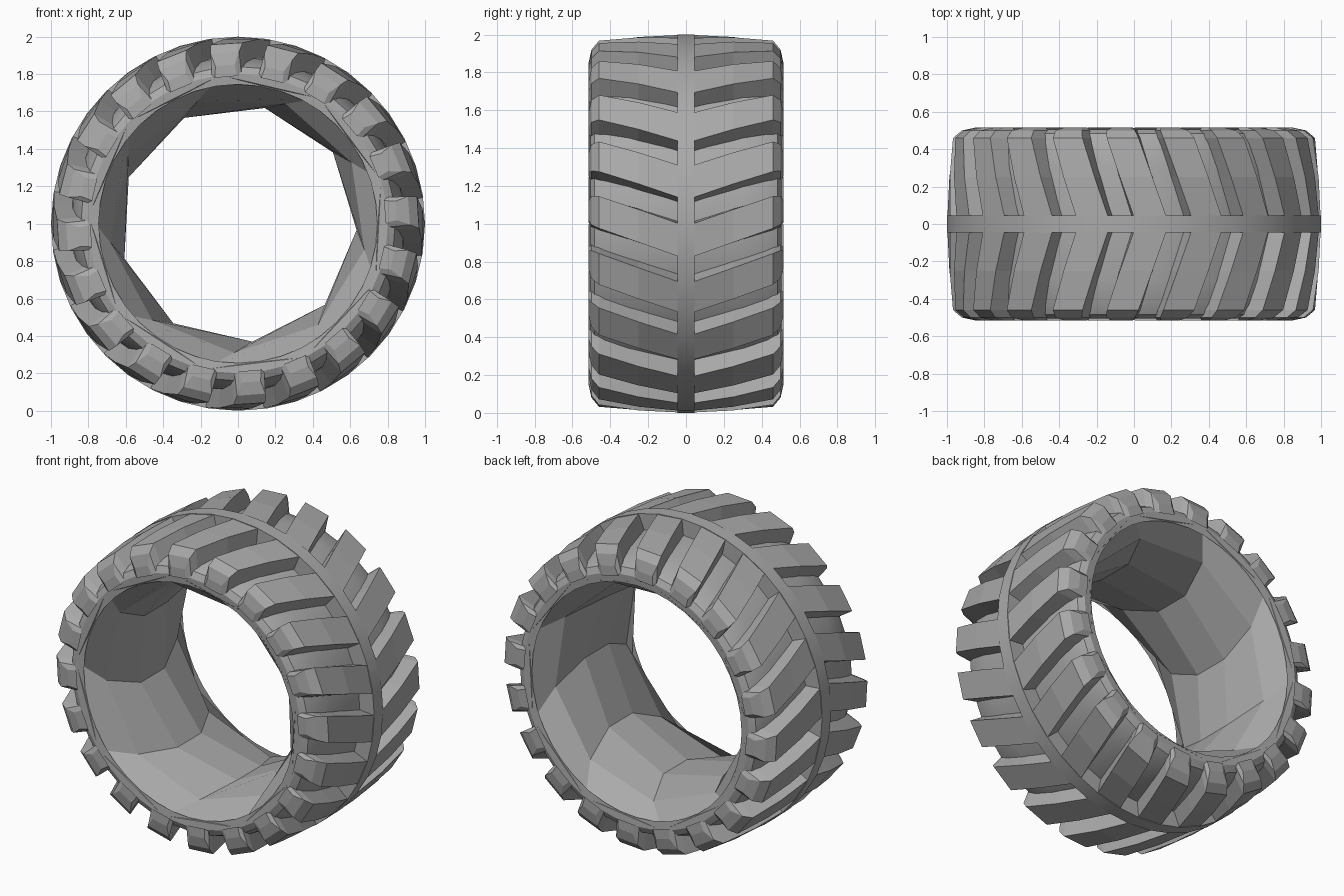
import bpy, bmesh, math

if "Cube" in bpy.data.objects:
    bpy.data.objects.remove(bpy.data.objects["Cube"])

rubber = bpy.data.materials.new("grey_rubber")
rubber.use_nodes = True
colour = (0.4, 0.4, 0.4, 1)
rubber.diffuse_color = colour
bsdf = rubber.node_tree.nodes["Principled BSDF"]
bsdf.inputs["Base Color"].default_value = colour
bsdf.inputs["Roughness"].default_value = 0.8

LUGS = 20


def polar(bm, r, a, y):
    """Vertex at radius r and angle a (anticlockwise from the top, seen from the front)."""
    return bm.verts.new((-r * math.sin(a), y, 1 + r * math.cos(a)))


def finish(bm, name, smooth=None):
    bmesh.ops.recalc_face_normals(bm, faces=bm.faces)
    mesh = bpy.data.meshes.new(name)
    bm.to_mesh(mesh)
    bm.free()
    mesh.materials.append(rubber)
    obj = bpy.data.objects.new(name, mesh)
    bpy.context.collection.objects.link(obj)
    if smooth:
        bpy.ops.object.select_all(action="DESELECT")
        obj.select_set(True)
        bpy.context.view_layer.objects.active = obj
        bpy.ops.object.shade_smooth_by_angle(angle=math.radians(smooth))
    return obj


def lathe(bm, profile, sides, closed=False, phase=0.0):
    """Spin (radius, y, twist) points about the axle."""
    rings = [[polar(bm, r, phase + tw + math.tau * i / sides, y) for i in range(sides)]
             for r, y, tw in profile]
    pairs = list(zip(rings, rings[1:]))
    if closed:
        pairs.append((rings[-1], rings[0]))
    for a, b in pairs:
        for i in range(sides):
            j = (i + 1) % sides
            bm.faces.new((a[i], a[j], b[j], b[i]))


# Carcass: tread floor, shoulders and sidewalls
half = [(0.90, 0), (0.89, 0.30), (0.865, 0.43), (0.84, 0.485), (0.80, 0.505), (0.745, 0.5)]
profile = [(r, -y, 0) for r, y in reversed(half)] + [(r, y, 0) for r, y in half[1:]]
bm = bmesh.new()
lathe(bm, profile, 40)
finish(bm, "carcass", 30)

# Faceted inner surface, flaring out to both rims
bm = bmesh.new()
lathe(bm, [(0.80, -0.504, 0), (0.69, -0.36, 0.2), (0.635, -0.12, 0.35),
           (0.635, 0.12, 0.35), (0.69, 0.36, 0.2), (0.80, 0.504, 0)], 9, phase=0.12)
finish(bm, "inner_liner")

# Raised rib around the middle of the tread
bm = bmesh.new()
lathe(bm, [(0.87, -0.045, 0), (1.0, -0.045, 0), (1.0, 0.045, 0), (0.87, 0.045, 0)], 40, closed=True)
finish(bm, "centre_rib", 30)

# Slanted lugs: stations of y, top radius, base radius, half angle
stations = [(0.03, 0.998, 0.87, 0.088), (0.25, 0.99, 0.87, 0.088),
            (0.46, 0.968, 0.84, 0.088), (0.50, 0.92, 0.81, 0.083), (0.515, 0.85, 0.79, 0.06)]
for side, label in ((-1, "front"), (1, "back")):
    bm = bmesh.new()
    for n in range(LUGS):
        loops = []
        for y, top, base, w in stations:
            mid = -0.09 + 0.16 * (y - 0.03) / 0.45 + math.tau * n / LUGS
            loops.append([polar(bm, r, mid + s, side * y) for r, s in
                          ((base, -w - 0.015), (top, -w), (top, w), (base, w + 0.015))])
        for a, b in zip(loops, loops[1:]):
            for i in range(4):
                j = (i + 1) % 4
                bm.faces.new((a[i], a[j], b[j], b[i]))
        bm.faces.new(loops[0])
        bm.faces.new(loops[-1])
    finish(bm, label + "_lugs")
